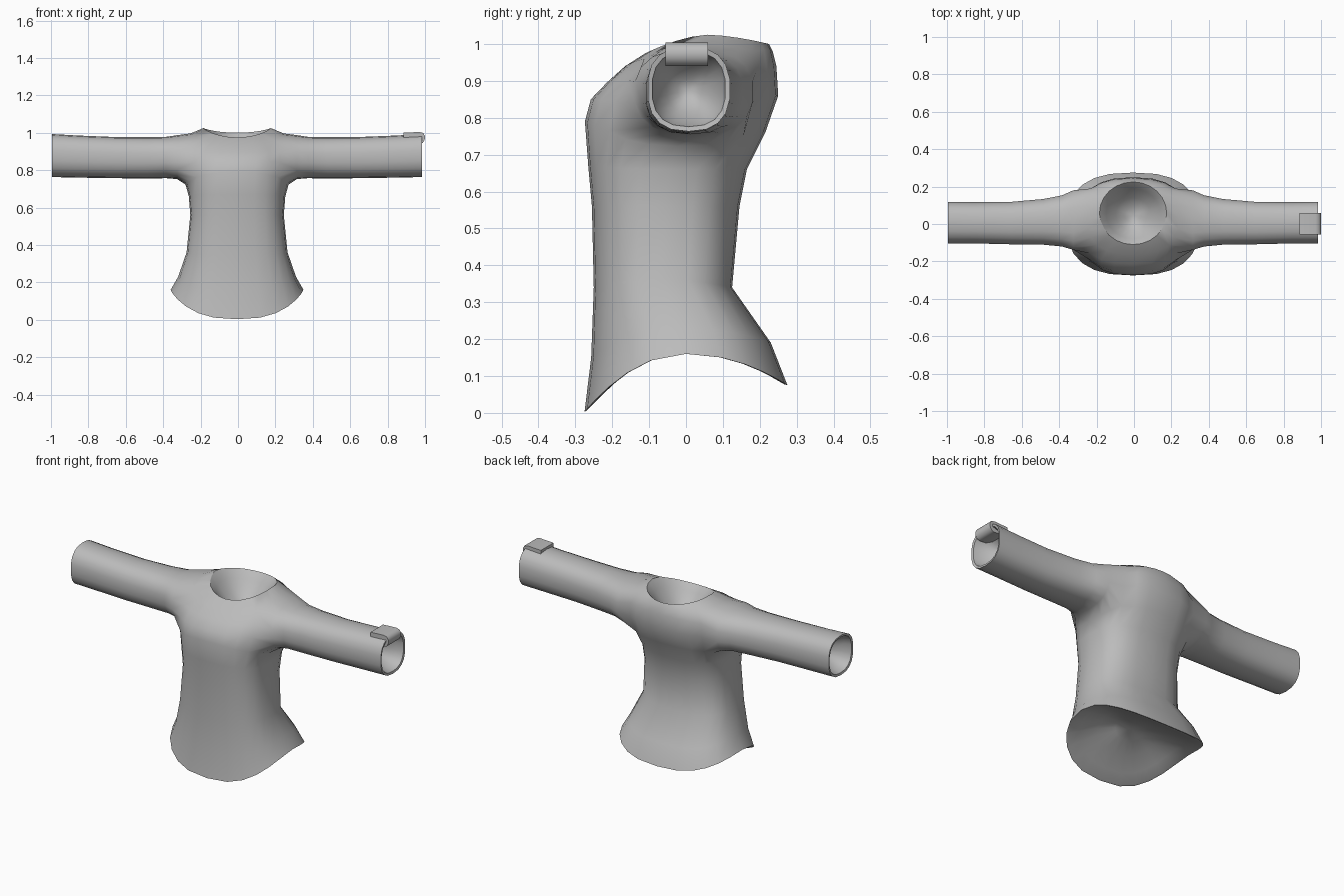
import bpy, bmesh, math

if "Cube" in bpy.data.objects:
    bpy.data.objects.remove(bpy.data.objects["Cube"])

fabric = bpy.data.materials.new("grey fabric")
fabric.diffuse_color = (0.5, 0.5, 0.5, 1)
fabric.use_nodes = True
fabric.node_tree.nodes["Principled BSDF"].inputs["Base Color"].default_value = fabric.diffuse_color

SIDES = 24      # columns around the torso
SHIFT = -0.005  # centres shirt plus cuff tab


def spow(v, e):
    return math.copysign(abs(v) ** e, v)


def finish(bm, name, angle):
    bmesh.ops.recalc_face_normals(bm, faces=bm.faces[:])
    mesh = bpy.data.meshes.new(name)
    bm.to_mesh(mesh)
    bm.free()
    mesh.materials.append(fabric)
    obj = bpy.data.objects.new(name, mesh)
    bpy.context.collection.objects.link(obj)
    bpy.ops.object.select_all(action='DESELECT')
    obj.select_set(True)
    bpy.context.view_layer.objects.active = obj
    bpy.ops.object.shade_smooth_by_angle(angle=math.radians(angle))
    return obj


def bridge(bm, a, b, skip=()):
    n = len(a)
    for i in range(n):
        if i not in skip:
            bm.faces.new((a[i], a[(i + 1) % n], b[(i + 1) % n], b[i]))


def hollow(bm, rim, apex, edge):
    """Close an opening with a thin rim and a concave lining ending at apex."""
    n = len(rim)
    centre = sum((v.co for v in rim), rim[0].co * 0) / n
    depth = type(centre)(apex) - centre
    last = rim
    for scale, d in ((edge, 0.02), (0.8, 0.3), (0.52, 0.7), (0.25, 0.93)):
        ring = [bm.verts.new(centre + (v.co - centre) * scale + depth * d) for v in rim]
        bridge(bm, last, ring)
        last = ring
    tip = bm.verts.new(apex)
    for i in range(n):
        bm.faces.new((last[i], last[(i + 1) % n], tip))


# Torso rings: half width, front y, back y, z at side, front, back, squareness
torso = [
    (0.355, -0.275, 0.275, 0.16, 0.003, 0.075, 0.78),
    (0.315, -0.257, 0.230, 0.23, 0.15, 0.19, 0.76),
    (0.270, -0.250, 0.125, 0.36, 0.34, 0.34, 0.74),
    (0.250, -0.255, 0.145, 0.56, 0.56, 0.56, 0.74),
    (0.258, -0.265, 0.165, 0.66, 0.67, 0.66, 0.75),
    (0.274, -0.274, 0.215, 0.725, 0.79, 0.76, 0.78),
    (0.300, -0.258, 0.250, 0.84, 0.85, 0.86, 0.8),
    (0.300, -0.215, 0.245, 0.91, 0.895, 0.94, 0.82),
    (0.250, -0.165, 0.235, 0.995, 0.94, 0.98, 0.85),
    (0.180, -0.110, 0.225, 1.025, 0.975, 1.0, 1.0),
]
# Sleeve rings: x, y range, z range
sleeve = [
    (0.32, -0.140, 0.182, 0.752, 0.987),
    (0.38, -0.122, 0.155, 0.757, 0.978),
    (0.48, -0.112, 0.135, 0.755, 0.976),
    (0.65, -0.110, 0.120, 0.757, 0.977),
    (0.85, -0.105, 0.118, 0.760, 0.985),
    (0.99, -0.105, 0.120, 0.763, 0.993),
]
LOW, HIGH, HALF = 5, 8, 3  # sleeve hole: bottom ring, top ring, half width in columns

bm = bmesh.new()
rings = []
for w, yf, yb, zs, zf, zb, e in torso:
    ring = []
    for i in range(SIDES):
        t = 2 * math.pi * i / SIDES
        c, s = math.cos(t), math.sin(t)
        z = zs + ((zb if s > 0 else zf) - zs) * abs(s) ** 1.6
        y = (yf + yb) / 2 + (yb - yf) / 2 * spow(s, e)
        ring.append(bm.verts.new((w * spow(c, e) + SHIFT, y, z)))
    rings.append(ring)
holes = {(c + j) % SIDES for c in (0, 12) for j in range(-HALF, HALF)}
for k in range(len(rings) - 1):
    bridge(bm, rings[k], rings[k + 1], holes if LOW <= k < HIGH else ())

# Sleeves grow from the hole edges, one per side
path = ([(LOW, j) for j in range(HALF + 1)]
        + [(r, HALF) for r in range(LOW + 1, HIGH)]
        + [(HIGH, j) for j in range(HALF, -HALF - 1, -1)]
        + [(r, -HALF) for r in range(HIGH - 1, LOW, -1)]
        + [(LOW, j) for j in range(-HALF, 0)])
blend = []
for side in (1, -1):
    last = [rings[r][(j if side > 0 else 12 - j) % SIDES] for r, j in path]
    blend += last
    n = len(last)
    for x, y0, y1, z0, z1 in sleeve:
        ring = []
        for k in range(n):
            a = -math.pi / 2 + 2 * math.pi * k / n
            ring.append(bm.verts.new((
                side * x + SHIFT,
                (y0 + y1) / 2 + (y1 - y0) / 2 * spow(math.cos(a), 0.8),
                (z0 + z1) / 2 + (z1 - z0) / 2 * spow(math.sin(a), 0.8))))
        bridge(bm, last, ring)
        last = ring
    hollow(bm, last, (side * 0.85 + SHIFT, 0.005, 0.875), 0.89)

# Soften the armholes
bmesh.ops.smooth_vert(bm, verts=blend, factor=0.35,
                      use_axis_x=True, use_axis_y=True, use_axis_z=True)

# Neck and hem linings
hollow(bm, rings[-1], (SHIFT, 0.05, 0.86), 0.98)
hollow(bm, rings[0], (SHIFT, -0.02, 0.19), 0.97)
finish(bm, "shirt", 60)

# Cuff tab: a strip rolled over the sleeve end and tucked inside
profile = [(0.885, 0.97), (0.885, 1.0), (0.97, 1.004), (0.99, 0.999), (1.0, 0.982),
           (0.998, 0.962), (0.988, 0.945), (0.97, 0.94), (0.91, 0.945)]
bm = bmesh.new()
left, right = ([bm.verts.new((x, y, z)) for x, z in profile] for y in (-0.055, 0.06))
bridge(bm, left, right)
bm.faces.new(left)
bm.faces.new(right)
finish(bm, "cuff_tab", 50)
